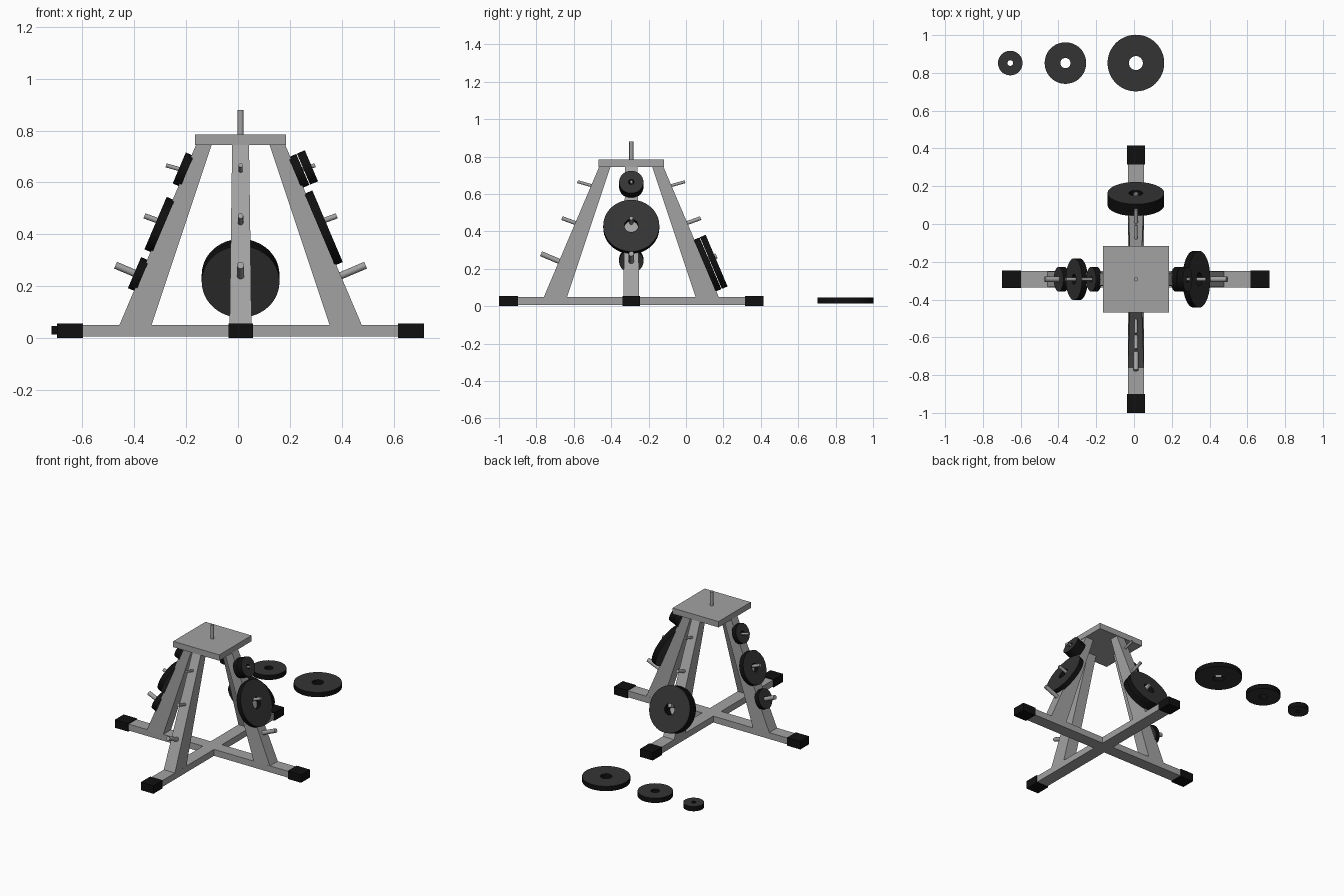
import bpy
import bmesh
from math import radians, cos, sin, pi
from mathutils import Matrix, Vector

if "Cube" in bpy.data.objects:
    bpy.data.objects.remove(bpy.data.objects["Cube"])


def material(name, value):
    m = bpy.data.materials.new(name)
    m.use_nodes = True
    color = (value, value, value, 1)
    m.diffuse_color = color
    bsdf = m.node_tree.nodes["Principled BSDF"]
    bsdf.inputs["Base Color"].default_value = color
    bsdf.inputs["Roughness"].default_value = 0.6
    return m


STEEL = material("grey steel", 0.36)
IRON = material("dark iron", 0.034)
RUBBER = material("black rubber", 0.005)

CENTER = Matrix.Translation((0.01, -0.2925, 0))
TILT = radians(23)
SLOPE = 0.425          # outward lean of a leg's outer face
LEG_TOP = 0.745


def finish(name, bm, matrix, mats, smooth=False):
    bmesh.ops.recalc_face_normals(bm, faces=bm.faces)
    mesh = bpy.data.meshes.new(name)
    bm.to_mesh(mesh)
    bm.free()
    for m in mats:
        mesh.materials.append(m)
    ob = bpy.data.objects.new(name, mesh)
    bpy.context.collection.objects.link(ob)
    ob.matrix_world = matrix
    if smooth:
        bpy.ops.object.select_all(action="DESELECT")
        ob.select_set(True)
        bpy.context.view_layer.objects.active = ob
        bpy.ops.object.shade_smooth_by_angle(angle=radians(35))
    return ob


def box(name, low, high, matrix, mat):
    low, high = Vector(low), Vector(high)
    bm = bmesh.new()
    bmesh.ops.create_cube(bm, size=1)
    bmesh.ops.scale(bm, vec=high - low, verts=bm.verts)
    bmesh.ops.translate(bm, vec=(low + high) / 2, verts=bm.verts)
    return finish(name, bm, matrix, [mat])


def rod(name, radius, start, end, matrix):
    start, end = Vector(start), Vector(end)
    axis = end - start
    bm = bmesh.new()
    bmesh.ops.create_cone(bm, cap_ends=True, segments=20, radius1=radius,
                          radius2=radius, depth=axis.length)
    turn = axis.to_track_quat("Z", "Y").to_matrix().to_4x4()
    place = matrix @ Matrix.Translation((start + end) / 2) @ turn
    return finish(name, bm, place, [STEEL], True)


def weight_plate(name, size, matrix):
    # ring with a through hole: iron faces, rubber rim
    radius, hole = SIZES[size]
    half = 0.0165
    n = 48
    bm = bmesh.new()
    profile = [(hole, -half), (radius, -half), (radius, half), (hole, half)]
    rings = [[bm.verts.new((r * cos(2 * pi * i / n), r * sin(2 * pi * i / n), z))
              for i in range(n)] for r, z in profile]
    for k in range(4):
        a, b = rings[k], rings[(k + 1) % 4]
        for i in range(n):
            j = (i + 1) % n
            face = bm.faces.new((a[i], a[j], b[j], b[i]))
            face.material_index = k % 2
    return finish(name, bm, matrix, [IRON, RUBBER], True)


SIZES = {"small": (0.065, 0.015), "medium": (0.11, 0.027), "large": (0.15, 0.037)}


def outer(z):
    return 0.172 + (LEG_TOP - z) * SLOPE


def leg(name, matrix):
    # tapered box leaning out from the top plate
    bm = bmesh.new()
    rings = []
    for z, inner, out, w in ((0.045, 0.345, outer(0.045), 0.0425),
                             (0.75, 0.11, outer(0.75), 0.0325)):
        rings.append([bm.verts.new(c) for c in
                      ((inner, -w, z), (out, -w, z), (out, w, z), (inner, w, z))])
    a, b = rings
    bm.faces.new(a)
    bm.faces.new(b)
    for i in range(4):
        j = (i + 1) % 4
        bm.faces.new((a[i], a[j], b[j], b[i]))
    return finish(name, bm, matrix, [STEEL])


# pegs: name, height, radius, length, lean
PEGS = (("lower", 0.240, 0.014, 0.104, 23),
        ("middle", 0.445, 0.0105, 0.076, 20),
        ("upper", 0.645, 0.008, 0.076, 16))

# stored plates per side: size, height, distance from the leg
STORED = {
    "left": (("small", 0.64, 0.009), ("small", 0.64, 0.045), ("large", 0.42, 0.011)),
    "back": (("large", 0.218, 0.013), ("large", 0.218, 0.049)),
    "right": (("small", 0.646, 0.008), ("medium", 0.433, 0.009), ("small", 0.242, 0.009)),
    "front": (),
}

# four identical sides around the centre
for side, angle in (("left", 0), ("back", 90), ("right", 180), ("front", 270)):
    frame = CENTER @ Matrix.Rotation(radians(angle), 4, "Z")
    leg(side + "_leg", frame)
    box(side + "_foot_cap", (0.607, -0.0475, 0), (0.7075, 0.0475, 0.055), frame, RUBBER)
    for name, z, radius, length, lean in PEGS:
        if side == "back" and name == "lower":
            length = 0.075
        direction = Vector((cos(radians(lean)), 0, sin(radians(lean))))
        base = Vector((outer(z), 0, z))
        rod(f"{side}_{name}_peg", radius, base - direction * 0.02,
            base + direction * length, frame)
    for i, (size, z, gap) in enumerate(STORED[side]):
        spot = Vector((outer(z) + gap * cos(TILT), 0, z + gap * sin(TILT)))
        turn = Matrix.Rotation(pi / 2 - TILT, 4, "Y")
        weight_plate(f"{side}_{size}_weight_{i + 1}", size,
                     frame @ Matrix.Translation(spot) @ turn)

# crossed base bars
box("base_bar_across", (-0.66, -0.0425, 0.006), (0.66, 0.0425, 0.05), CENTER, STEEL)
box("base_bar_lengthwise", (-0.0425, -0.66, 0.006), (0.0425, 0.66, 0.05), CENTER, STEEL)

# top plate and its upright pin
box("top_plate", (-0.175, -0.175, LEG_TOP), (0.175, 0.175, 0.785), CENTER, STEEL)
rod("top_pin", 0.011, (0, 0, 0.77), (0, 0, 0.88), CENTER)

# loose weights lying behind the rack
for size, x in (("small", -0.655), ("medium", -0.363), ("large", 0.01)):
    weight_plate(f"loose_{size}_weight", size, Matrix.Translation((x, 0.852, 0.03)))
